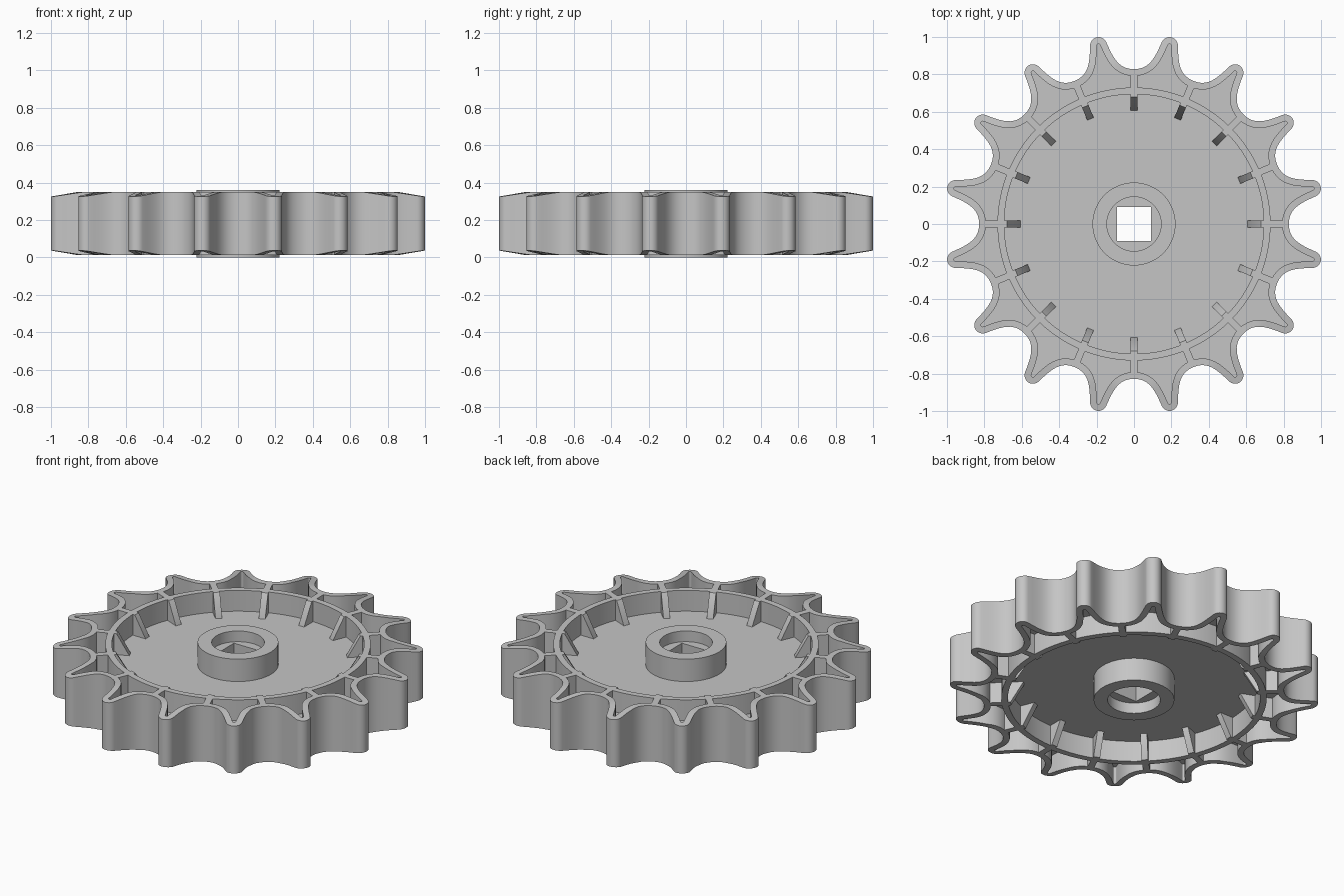
import bpy, bmesh, math
from mathutils import Vector, Matrix, geometry

TEETH = 16
STEP = 2 * math.pi / TEETH
Z0, Z1 = 0.012, 0.35         # rim faces
WEB0, WEB1 = 0.138, 0.224    # web faces
MID = (Z0 + Z1) / 2

cube = bpy.data.objects.get("Cube")
if cube:
    bpy.data.objects.remove(cube, do_unlink=True)

GREY = (0.56, 0.56, 0.56, 1)
metal = bpy.data.materials.new("plain grey")
metal.use_nodes = True
metal.diffuse_color = GREY
metal.node_tree.nodes["Principled BSDF"].inputs["Base Color"].default_value = GREY


def finish(name, bm):
    bmesh.ops.recalc_face_normals(bm, faces=bm.faces)
    mesh = bpy.data.meshes.new(name)
    bm.to_mesh(mesh)
    bm.free()
    mesh.materials.append(metal)
    obj = bpy.data.objects.new(name, mesh)
    bpy.context.collection.objects.link(obj)
    bpy.ops.object.select_all(action='DESELECT')
    obj.select_set(True)
    bpy.context.view_layer.objects.active = obj
    bpy.ops.object.shade_smooth_by_angle(angle=math.radians(30))
    return obj


def closed_loft(name, loops):
    """Skin equal-length closed loops around a closed cross-section."""
    bm = bmesh.new()
    rows = [[bm.verts.new(p) for p in loop] for loop in loops]
    for a, b in zip(rows, rows[1:] + rows[:1]):
        for i in range(len(a)):
            bm.faces.new((a[i - 1], a[i], b[i], b[i - 1]))
    return finish(name, bm)


def at_height(loop, z):
    return [(p.x, p.y, z) for p in loop]


def circle(radius, count):
    return [Vector((math.cos(2 * math.pi * i / count), math.sin(2 * math.pi * i / count))) * radius
            for i in range(count)]


def radial_prisms(name, profile, width):
    """Repeat an (r, z) profile of the given width at every valley."""
    bm = bmesh.new()
    for k in range(TEETH):
        turn = Matrix.Rotation(k * STEP, 3, 'Z')
        sides = [[bm.verts.new(turn @ Vector((r, s * width / 2, z))) for r, z in profile]
                 for s in (-1, 1)]
        bm.faces.new(sides[0])
        bm.faces.new(sides[1])
        for i in range(len(profile)):
            bm.faces.new((sides[0][i - 1], sides[0][i], sides[1][i], sides[1][i - 1]))
    return finish(name, bm)


# Toothed outline: valley to flank to rounded tip, mirrored about each valley
def tooth_outline():
    cap = 0.045
    tip_angle = STEP / 2
    centre = Vector((math.cos(tip_angle), math.sin(tip_angle))) * 0.973
    start = math.radians(-66)    # direction of the cap where the flank begins
    normal = Vector((math.cos(start), math.sin(start)))
    normal = Vector((0.41, -0.91))
    normal.normalize()
    join = centre + normal * cap
    along = Vector((normal.y, -normal.x))
    flank = geometry.interpolate_bezier(Vector((0.828, 0)), Vector((0.828, 0.085)),
                                        join + along * 0.09, join, 11)
    start = math.atan2(normal.y, normal.x)
    arc = [centre + cap * Vector((math.cos(a), math.sin(a)))
           for a in (start + (tip_angle - start) * i / 6 for i in range(1, 7))]
    half = [Vector(p[:2]) for p in flank] + arc
    sector = [Vector((p.x, -p.y)) for p in half[-2:0:-1]] + half
    return [Matrix.Rotation(k * STEP, 2) @ p for k in range(TEETH) for p in sector]


def inset(loop, amount):
    result = []
    for i, p in enumerate(loop):
        t = (loop[(i + 1) % len(loop)] - loop[i - 1]).normalized()
        result.append(p + Vector((-t.y, t.x)) * amount)
    return result


# Rim faces slope gently inward towards the tooth tips
def sloped(loop, side):
    return [(p.x, p.y, MID + side * ((Z1 - Z0) / 2 - max(0, p.length - 0.86) * 0.16))
            for p in loop]


outer = tooth_outline()
inner = inset(outer, 0.036)
closed_loft("toothed_rim", [sloped(outer, -1), sloped(outer, 1),
                            sloped(inner, 1), sloped(inner, -1)])

# Web plate fills the wheel and the floors of the tooth pockets
edge = inset(outer, 0.018)
core = [p.normalized() * 0.19 for p in edge]
closed_loft("web_plate", [at_height(edge, WEB0), at_height(edge, WEB1),
                          at_height(core, WEB1), at_height(core, WEB0)])

# Ring wall inside the teeth
ring_out, ring_in = circle(0.73, 128), circle(0.694, 128)
closed_loft("ring_wall", [at_height(ring_out, Z0), at_height(ring_out, Z1),
                          at_height(ring_in, Z1), at_height(ring_in, Z0)])

# Hub with a round recess on both faces and a square shaft hole
hub_out, bore = circle(0.222, 64), circle(0.145, 64)
square = [p * 0.09 / max(abs(p.x), abs(p.y)) for p in circle(1, 64)]
closed_loft("hub", [at_height(hub_out, 0), at_height(hub_out, 0.36),
                    at_height(bore, 0.36), at_height(bore, 0.295),
                    at_height(square, 0.295), at_height(square, 0.065),
                    at_height(bore, 0.065), at_height(bore, 0)])

# Short ribs from ring to valleys, and sloped gussets inside the ring
radial_prisms("valley_ribs", [(0.725, Z0), (0.797, Z0), (0.797, Z1), (0.725, Z1)], 0.037)
radial_prisms("ring_gussets", [(0.7, Z0), (0.68, Z0), (0.608, WEB0), (0.608, WEB1),
                               (0.68, Z1), (0.7, Z1)], 0.037)
